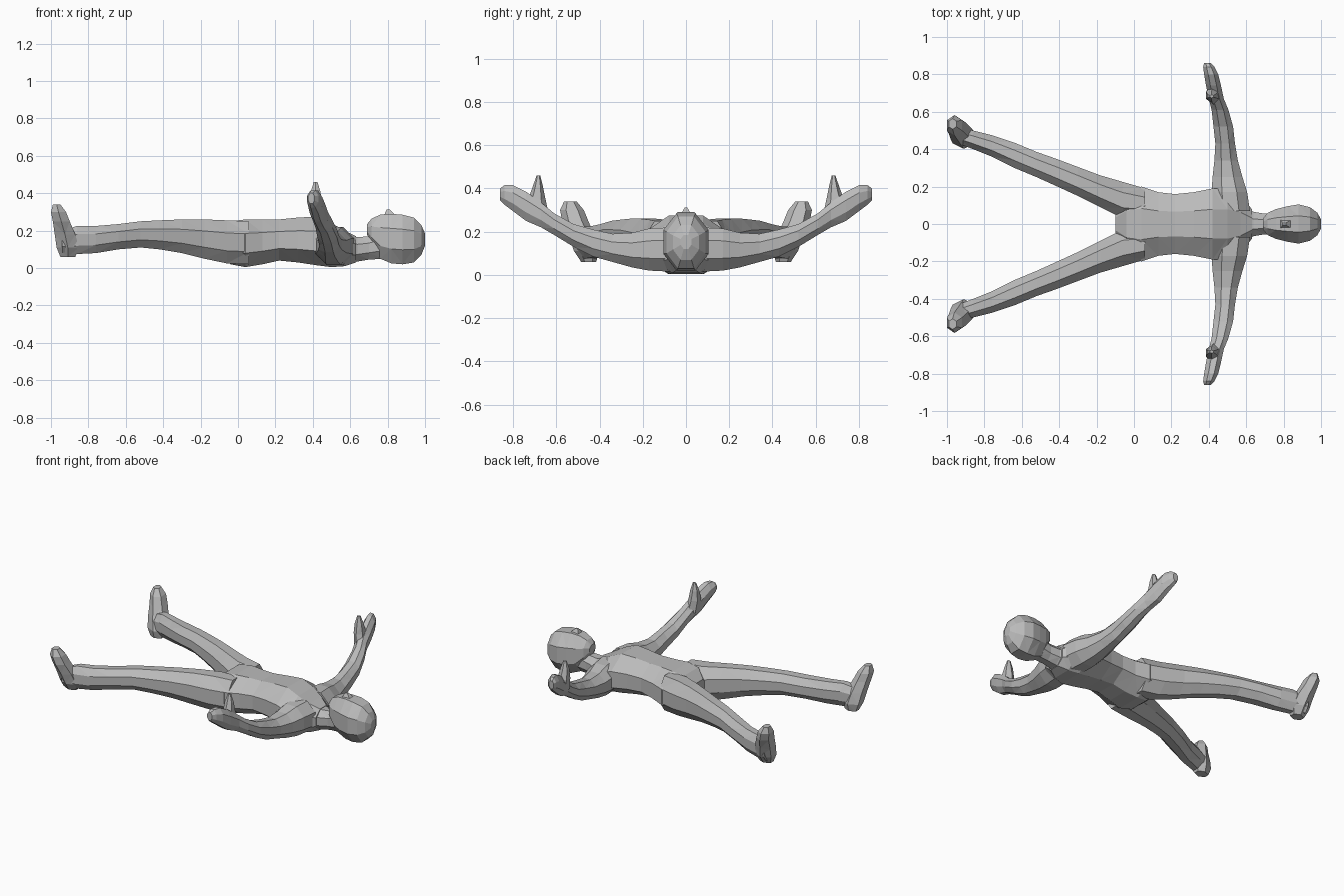
import bpy, bmesh, math

cube = bpy.data.objects.get("Cube")
if cube:
    bpy.data.objects.remove(cube, do_unlink=True)

grey = bpy.data.materials.new("plain_grey")
grey.use_nodes = True
colour = (0.5, 0.5, 0.5, 1)
grey.diffuse_color = colour
grey.node_tree.nodes["Principled BSDF"].inputs["Base Color"].default_value = colour


def loft(name, axis, rows, sides=8, flip=1):
    """Skin rings across one axis; each row is (position, a0, a1, b0, b1)."""
    bm = bmesh.new()
    rings = []
    fit = 1 / math.cos(math.pi / sides)
    for i, (t, a0, a1, b0, b1) in enumerate(rows):
        ring = []
        for k in range(sides):
            ang = math.tau * (k + 0.5) / sides
            co = [(a0 + a1) / 2 + math.cos(ang) * fit * (a1 - a0) / 2,
                  (b0 + b1) / 2 + math.sin(ang) * fit * (b1 - b0) / 2]
            co.insert(axis, t)
            ring.append(bm.verts.new((co[0], co[1] * flip, co[2])))
        rings.append(ring)
    for r, s in zip(rings, rings[1:]):
        for k in range(sides):
            n = (k + 1) % sides
            bm.faces.new((r[k], r[n], s[n], s[k]))
    bm.faces.new(rings[0])
    bm.faces.new(rings[-1])
    bmesh.ops.triangulate(bm, faces=bm.faces[:])
    bmesh.ops.recalc_face_normals(bm, faces=bm.faces[:])
    mesh = bpy.data.meshes.new(name)
    bm.to_mesh(mesh)
    bm.free()
    mesh.materials.append(grey)
    obj = bpy.data.objects.new(name, mesh)
    bpy.context.collection.objects.link(obj)
    return obj


X, Y, Z = 0, 1, 2

# Torso from crotch to collar: x, then y range, z range
loft("torso", X, [
    (-0.10, -0.08, 0.08, 0.07, 0.20),
    (-0.04, -0.17, 0.17, 0.02, 0.25),
    (0.04, -0.20, 0.20, 0.005, 0.26),
    (0.13, -0.17, 0.17, 0.02, 0.26),
    (0.22, -0.16, 0.16, 0.04, 0.26),
    (0.32, -0.17, 0.17, 0.03, 0.27),
    (0.42, -0.19, 0.19, 0.015, 0.275),
    (0.50, -0.19, 0.19, 0.005, 0.24),
    (0.57, -0.15, 0.15, 0.01, 0.20),
    (0.63, -0.08, 0.08, 0.03, 0.17)])

# Neck
loft("neck", X, [
    (0.57, -0.10, 0.10, 0.02, 0.18),
    (0.64, -0.065, 0.065, 0.035, 0.165),
    (0.70, -0.055, 0.055, 0.045, 0.17),
    (0.78, -0.06, 0.06, 0.05, 0.20)])

# Head with the chin forward of the neck
loft("head", X, [
    (0.69, -0.03, 0.03, 0.18, 0.235),
    (0.715, -0.06, 0.06, 0.12, 0.265),
    (0.76, -0.08, 0.08, 0.05, 0.285),
    (0.82, -0.095, 0.095, 0.025, 0.29),
    (0.88, -0.105, 0.105, 0.02, 0.285),
    (0.94, -0.09, 0.09, 0.03, 0.27),
    (0.98, -0.06, 0.06, 0.07, 0.23),
    (1.00, -0.025, 0.025, 0.12, 0.185)])

# Nose
loft("nose", Z, [
    (0.27, 0.775, 0.855, -0.03, 0.03),
    (0.312, 0.795, 0.812, -0.006, 0.006)], sides=4)

# Limbs, once for each side
for side, flip in (("front", -1), ("back", 1)):
    loft(side + "_leg", X, [
        (0.06, 0.03, 0.19, 0.02, 0.25),
        (-0.06, 0.03, 0.225, 0.025, 0.255),
        (-0.18, 0.09, 0.26, 0.05, 0.26),
        (-0.30, 0.15, 0.305, 0.08, 0.26),
        (-0.42, 0.205, 0.35, 0.10, 0.255),
        (-0.52, 0.25, 0.385, 0.11, 0.25),
        (-0.64, 0.30, 0.435, 0.10, 0.235),
        (-0.76, 0.36, 0.475, 0.08, 0.225),
        (-0.86, 0.40, 0.50, 0.075, 0.225),
        (-0.94, 0.43, 0.52, 0.08, 0.20)], flip=flip)

    # Foot standing up from the heel
    loft(side + "_foot", Z, [
        (0.06, -0.95, -0.87, 0.42, 0.48),
        (0.11, -0.97, -0.85, 0.41, 0.51),
        (0.18, -0.98, -0.87, 0.43, 0.535),
        (0.25, -0.99, -0.90, 0.46, 0.565),
        (0.30, -1.0, -0.92, 0.48, 0.575),
        (0.34, -0.99, -0.95, 0.51, 0.56)], sides=6, flip=flip)

    # Arm curving outward and up to the fingertips
    loft(side + "_arm", Y, [
        (0.07, 0.42, 0.62, 0.015, 0.22),
        (0.17, 0.415, 0.605, 0.02, 0.215),
        (0.25, 0.42, 0.58, 0.035, 0.195),
        (0.34, 0.43, 0.555, 0.06, 0.19),
        (0.43, 0.435, 0.54, 0.085, 0.21),
        (0.52, 0.425, 0.53, 0.13, 0.235),
        (0.61, 0.415, 0.505, 0.185, 0.285),
        (0.67, 0.40, 0.48, 0.22, 0.335),
        (0.74, 0.385, 0.465, 0.25, 0.385),
        (0.80, 0.375, 0.45, 0.295, 0.415),
        (0.84, 0.37, 0.43, 0.325, 0.415),
        (0.86, 0.375, 0.41, 0.345, 0.40)], flip=flip)

    # Thumb
    loft(side + "_thumb", Z, [
        (0.27, 0.395, 0.465, 0.64, 0.74),
        (0.35, 0.385, 0.45, 0.655, 0.725),
        (0.41, 0.39, 0.44, 0.665, 0.705),
        (0.46, 0.405, 0.425, 0.675, 0.69)], sides=6, flip=flip)
